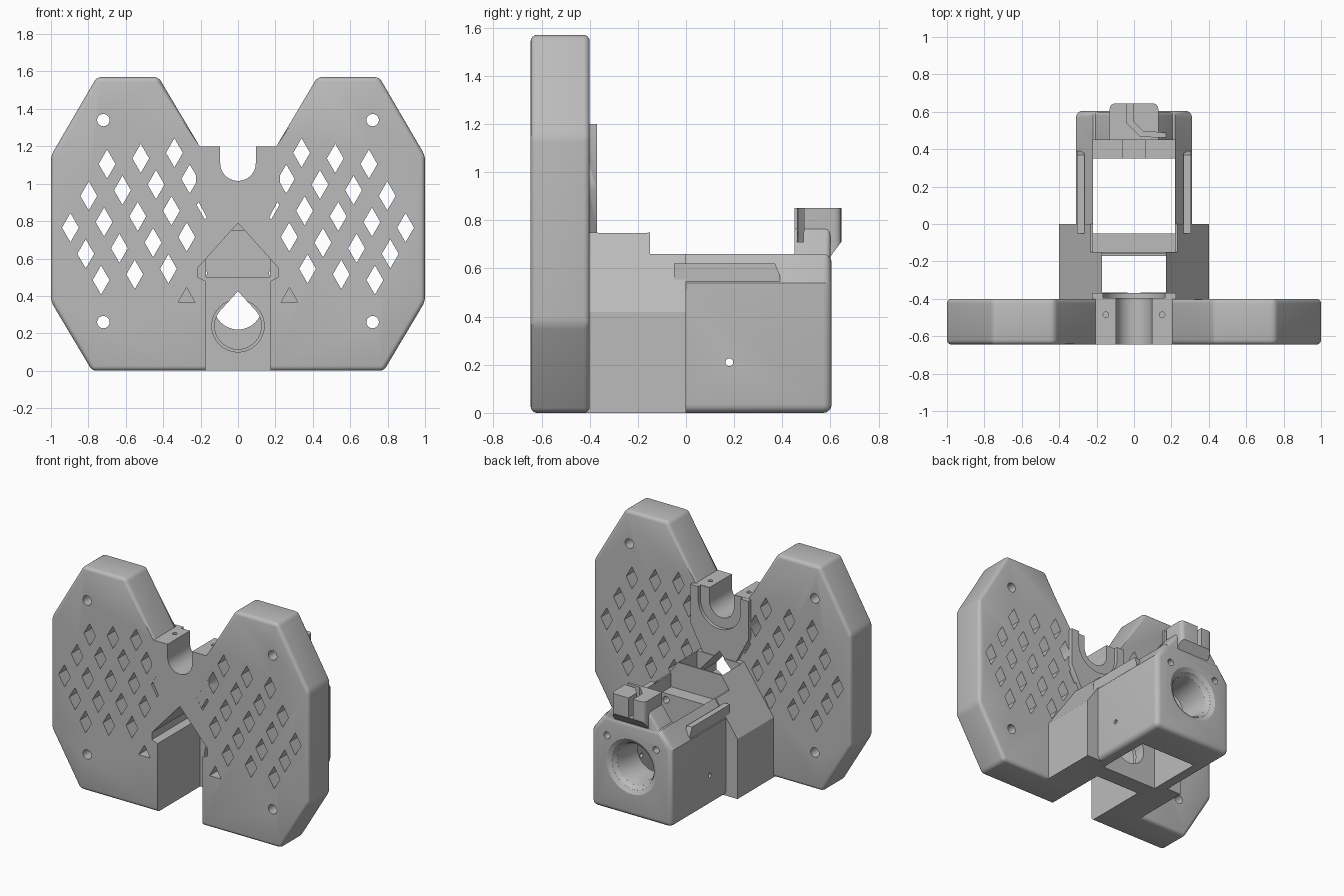
import bpy, bmesh
from math import sin, cos, pi, radians
from mathutils import Vector

if "Cube" in bpy.data.objects:
    bpy.data.objects.remove(bpy.data.objects["Cube"], do_unlink=True)

grey = bpy.data.materials.new("plain grey")
grey.use_nodes = True
grey.diffuse_color = (0.5, 0.5, 0.5, 1)
grey.node_tree.nodes["Principled BSDF"].inputs["Base Color"].default_value = (0.5, 0.5, 0.5, 1)

PLACE = {"x": lambda u, v, d: (d, u, v),
         "y": lambda u, v, d: (u, d, v),
         "z": lambda u, v, d: (u, v, d)}


def solid(name, shapes, bevel=0, pick=None):
    """One object from extruded shapes: (start ring, end ring, axis, start, end)."""
    bm = bmesh.new()
    for lo, hi, axis, a, b in shapes:
        rings = [[bm.verts.new(PLACE[axis](u, v, d)) for u, v in pts]
                 for pts, d in ((lo, a), (hi, b))]
        bm.faces.new(rings[0])
        bm.faces.new(rings[1])
        n = len(lo)
        for i in range(n):
            j = (i + 1) % n
            bm.faces.new((rings[0][i], rings[0][j], rings[1][j], rings[1][i]))
    bmesh.ops.recalc_face_normals(bm, faces=bm.faces)
    if bevel:
        edges = [e for e in bm.edges if pick(e.verts[0].co, e.verts[1].co)]
        bmesh.ops.bevel(bm, geom=edges, offset=bevel, segments=4, profile=0.5,
                        affect="EDGES", clamp_overlap=True)
    mesh = bpy.data.meshes.new(name)
    bm.to_mesh(mesh)
    bm.free()
    mesh.materials.append(grey)
    obj = bpy.data.objects.new(name, mesh)
    bpy.context.collection.objects.link(obj)
    return obj


def prism(pts, axis, a, b):
    return (pts, pts, axis, a, b)


def box(x0, x1, y0, y1, z0, z1):
    return prism([(x0, y0), (x1, y0), (x1, y1), (x0, y1)], "z", z0, z1)


def sym(half):
    """Close a right-hand outline by mirroring it across x = 0."""
    return half + [(-x, z) for x, z in reversed(half) if x]


def arc(cx, cz, r, start=0, end=360, n=32):
    steps = n if end - start == 360 else n + 1
    return [(cx + r * cos(radians(start + (end - start) * i / n)),
             cz + r * sin(radians(start + (end - start) * i / n))) for i in range(steps)]


def combine(target, other, operation="DIFFERENCE"):
    """Apply a boolean and discard the helper."""
    other.hide_render = True
    mod = target.modifiers.new("combine", "BOOLEAN")
    mod.operation, mod.solver, mod.object = operation, "EXACT", other
    bpy.context.view_layer.objects.active = target
    bpy.ops.object.modifier_apply(modifier=mod.name)
    bpy.data.objects.remove(other, do_unlink=True)


def cut(target, *shapes):
    combine(target, solid("cutter", shapes))


def add(target, *shapes, **kw):
    combine(target, solid("addition", shapes, **kw), "UNION")


FRONT, PLATE_BACK = -0.645, -0.40

# Two-lobed front plate with softened rim
outline = sym([(0.78, 0), (1, 0.37), (1, 1.15), (0.755, 1.57), (0.425, 1.57), (0.205, 1.2)])
body = solid("mounting_body", [prism(outline, "y", FRONT, PLATE_BACK)], 0.025,
             lambda p, q: not (abs(p.x) < 0.3 and abs(q.x) < 0.3))

# Diamond lattice and corner screw holes
diamonds = []
for row, (first, last) in enumerate([(0, 2), (0, 3), (0, 4), (1, 4), (2, 4)]):
    for col in range(first, last + 1):
        x = -0.70 + 0.18 * col - 0.098 * row
        z = 1.105 + 0.03 * col - 0.17 * row
        for s in (1, -1):
            ring = [(s * x + 0.045, z), (s * x, z + 0.078), (s * x - 0.045, z), (s * x, z - 0.078)]
            diamonds.append(prism(ring, "y", -0.8, -0.3))
cut(body, *diamonds)
cut(body, *[prism(arc(s * 0.72, z, 0.033), "y", -0.8, -0.3) for s in (1, -1) for z in (0.26, 1.34)])

# Solid centre pad under the U notch
add(body, prism(sym([(0.13, 0.75), (0.225, 0.93), (0.225, 1.199)]), "y", FRONT + 0.001, -0.37))

# Wide sloped shoulder behind the plate
add(body, prism(sym([(0.4, 0), (0.4, 0.42), (0.17, 0.75)]), "y", -0.45, 0))
cut(body, box(-0.5, 0.5, -0.15, 0.2, 0.66, 0.9))

# Rear housing, rounded at the back and along the bottom
back = lambda p, q: min(p.y, q.y) > 0.5
add(body, prism(sym([(0.31, 0), (0.31, 0.54), (0.22, 0.66)]), "y", -0.1, 0.605),
    bevel=0.035, pick=lambda p, q: back(p, q) or max(p.z, q.z) < 0.01 and p.x * q.x > 0)

# Raised side rails on the housing
rail = [(-0.05, 0.3), (0.39, 0.3), (0.39, 0.57), (0.37, 0.62), (-0.05, 0.62)]
add(body, prism(rail, "x", 0.265, 0.306), prism(rail, "x", -0.306, -0.265))

# Gable and hook over the back wall
add(body, prism(sym([(0.24, 0.6), (0.2, 0.67), (0.11, 0.79)]), "y", 0.44, 0.6),
    bevel=0.02, pick=back)
hook = [(0.45, 0.58), (0.45, 0.85), (0.645, 0.85), (0.645, 0.71), (0.6, 0.65), (0.6, 0.58)]
add(body, prism(hook, "x", -0.13, 0.13), bevel=0.03,
    pick=lambda p, q: p.y > 0.64 and q.y > 0.64 and abs(p.x - q.x) < 0.01)
cut(body, prism([(-0.04, 0.7), (-0.04, 0.54), (0.03, 0.47), (0.2, 0.46), (0.2, 0.485),
                 (0.05, 0.495), (-0.005, 0.55), (-0.005, 0.7)], "z", 0.71, 0.95))

# Central slot with pointed top, open above the shoulder
cut(body, prism(sym([(0.175, -0.1), (0.175, 0.48), (0.215, 0.5), (0.215, 0.55), (0, 0.79)]),
                "y", -0.8, -0.17))
cut(body, box(-0.172, 0.172, -0.365, -0.16, 0.5, 0.9))

# Housing cavity: open through the bottom, with ledges near the top
cut(body, box(-0.22, 0.22, -0.05, 0.35, -0.1, 1))
cut(body, box(-0.22, 0.22, -0.15, 0.45, 0.565, 1))
add(body, box(-0.065, 0.065, 0.351, 0.47, 0.5, 0.62))

# Teardrop hole with counterbore in the inner front wall
teardrop = arc(0, 0.24, 0.125, 135, 405) + [(0, 0.425)]
cut(body, prism(teardrop, "y", -0.3, 0))
cut(body, prism(arc(0, 0.24, 0.14), "y", -0.3, -0.13))

# Flared round opening in the back wall
for r0, r1, y0, y1 in ((0.13, 0.13, 0.2, 0.52), (0.13, 0.145, 0.5, 0.56),
                       (0.145, 0.165, 0.559, 0.59), (0.165, 0.2, 0.589, 0.61)):
    cut(body, (arc(0, 0.35, r0), arc(0, 0.35, r1), "y", y0, y1))

# Long screw holes and side pin holes
cut(body, *[prism(arc(s * 0.19, 0.52, 0.024, n=20), "y", -0.16, 0.8) for s in (1, -1)])
cut(body, prism(arc(0.18, 0.21, 0.016, n=16), "x", -0.5, 0.5))

# U notch, its rear seat and the pilot holes beside it
u_shape = lambda r: arc(0, 1.11, r, 180, 360) + [(r, 1.4), (-r, 1.4)]
cut(body, prism(u_shape(0.095), "y", -0.8, -0.3))
cut(body, prism(u_shape(0.165), "y", -0.395, -0.3))
cut(body, *[prism(arc(s * 0.15, -0.485, 0.015, n=16), "z", 1.1, 1.3) for s in (1, -1)])

# Small triangular pockets on the front
cut(body, *[prism([(s * 0.275 - 0.045, 0.365), (s * 0.275 + 0.045, 0.365), (s * 0.275, 0.445)],
                  "y", -0.8, -0.42) for s in (1, -1)])

bpy.ops.object.select_all(action="DESELECT")
body.select_set(True)
bpy.context.view_layer.objects.active = body
bpy.ops.object.shade_smooth_by_angle(angle=radians(30))
